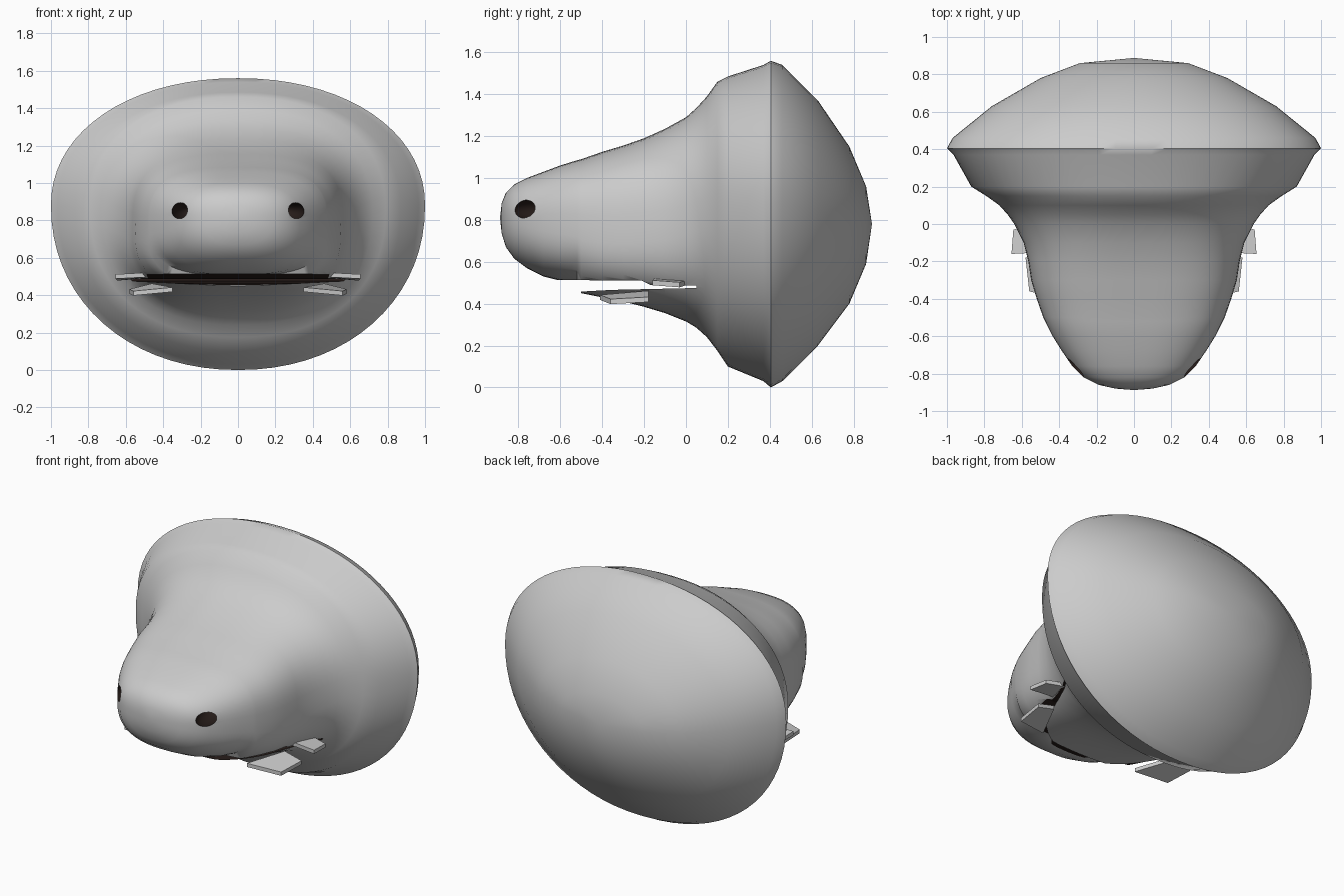
import bpy, bmesh, math
from mathutils import Matrix

if "Cube" in bpy.data.objects:
    bpy.data.objects.remove(bpy.data.objects["Cube"])

SEG = 72


def make_object(name, bm, dark=False):
    bmesh.ops.recalc_face_normals(bm, faces=bm.faces)
    mesh = bpy.data.meshes.new(name)
    bm.to_mesh(mesh)
    bm.free()
    mesh.materials.append(None if not dark else dark_mat)
    obj = bpy.data.objects.new(name, mesh)
    bpy.context.collection.objects.link(obj)
    return obj


dark_mat = bpy.data.materials.new("dark_inside")
dark_mat.diffuse_color = (0.02, 0.012, 0.01, 1)
dark_mat.use_nodes = True
dark_mat.node_tree.nodes["Principled BSDF"].inputs["Base Color"].default_value = dark_mat.diffuse_color

# y, half width, top z, bottom z, z of widest point, squareness
stations = [
    (0.86, 0.29, 0.96, 0.59, 0.80, 2.0), (0.78, 0.50, 1.15, 0.40, 0.81, 2.0),
    (0.63, 0.76, 1.37, 0.20, 0.85, 2.05), (0.46, 0.97, 1.54, 0.03, 0.88, 2.1),
    (0.405, 1.0, 1.56, 0.0, 0.88, 2.1), (0.37, 0.965, 1.54, 0.03, 0.88, 2.1),
    (0.20, 0.87, 1.485, 0.10, 0.87, 2.2), (0.15, 0.79, 1.46, 0.175, 0.86, 2.25),
    (0.10, 0.72, 1.39, 0.24, 0.84, 2.3), (0.05, 0.675, 1.335, 0.285, 0.82, 2.4),
    (0.0, 0.64, 1.29, 0.315, 0.80, 2.5), (-0.1, 0.59, 1.235, 0.355, 0.77, 2.7),
    (-0.2, 0.565, 1.19, 0.385, 0.76, 2.8), (-0.3, 0.55, 1.155, 0.41, 0.75, 2.9),
    (-0.4, 0.52, 1.125, 0.43, 0.75, 2.9), (-0.5, 0.485, 1.09, 0.45, 0.76, 2.9),
    (-0.52, 0.475, 1.085, 0.505, 0.77, 2.9), (-0.6, 0.435, 1.06, 0.51, 0.78, 2.8),
    (-0.68, 0.385, 1.03, 0.53, 0.79, 2.7), (-0.76, 0.33, 1.0, 0.57, 0.80, 2.6),
    (-0.82, 0.27, 0.97, 0.615, 0.81, 2.5), (-0.86, 0.19, 0.93, 0.67, 0.81, 2.4),
    (-0.88, 0.10, 0.88, 0.735, 0.81, 2.2),
]


def spow(v, n):
    return math.copysign(abs(v) ** (2 / n), v)


# Head: rings lofted from the domed back to the muzzle tip
bm = bmesh.new()
rings = []
for y, w, top, bot, zc, n in stations:
    ring = []
    for i in range(SEG):
        a = 2 * math.pi * i / SEG
        c, s = spow(math.cos(a), n), spow(math.sin(a), n)
        ring.append(bm.verts.new((w * c, y, zc + s * (top - zc if s > 0 else zc - bot))))
    rings.append(ring)
for r1, r2 in zip(rings, rings[1:]):
    for i in range(SEG):
        j = (i + 1) % SEG
        bm.faces.new((r1[i], r1[j], r2[j], r2[i]))
for ring, y, z in ((rings[0], 0.888, 0.78), (rings[-1], -0.888, 0.81)):
    tip = bm.verts.new((0, y, z))
    for i in range(SEG):
        bm.faces.new((ring[i], ring[(i + 1) % SEG], tip))
head = make_object("head", bm)

# Mouth slot cutter: side profile swept across the head
profile = [(0.05, 0.475), (0.05, 0.487), (-0.17, 0.49), (-0.21, 0.51), (-0.6, 0.513),
           (-1.0, 0.513), (-1.0, 0.44), (-0.51, 0.44), (-0.5, 0.458), (-0.35, 0.466)]
bm = bmesh.new()
face = bm.faces.new([bm.verts.new((-0.9, y, z)) for y, z in profile])
side = bmesh.ops.extrude_face_region(bm, geom=[face])["geom"]
bmesh.ops.translate(bm, vec=(1.8, 0, 0), verts=[v for v in side if isinstance(v, bmesh.types.BMVert)])
cutters = [make_object("mouth_cutter", bm, True)]

# Nostril cutters
for s in (-1, 1):
    bm = bmesh.new()
    bmesh.ops.create_uvsphere(bm, u_segments=24, v_segments=14, radius=1)
    bmesh.ops.transform(bm, verts=bm.verts, matrix=Matrix.Translation((s * 0.285, -0.71, 0.85))
                        @ Matrix.Rotation(s * 0.25, 4, 'Z') @ Matrix.Diagonal((0.065, 0.13, 0.05, 1)))
    cutters.append(make_object("nostril_cutter", bm, True))

# Carve the openings
for cutter in cutters:
    mod = head.modifiers.new("carve", 'BOOLEAN')
    mod.operation = 'DIFFERENCE'
    mod.solver = 'EXACT'
    mod.material_mode = 'TRANSFER'
    mod.object = cutter
    bpy.context.view_layer.objects.active = head
    bpy.ops.object.modifier_apply(modifier=mod.name)
    bpy.data.objects.remove(cutter)

# Ragged lip folds at the mouth corners
folds = {
    "lower_lip_fold": [(0.35, -0.41, 0.43), (0.56, -0.36, 0.41), (0.58, -0.18, 0.42), (0.46, -0.18, 0.45)],
    "upper_lip_fold": [(0.46, -0.15, 0.51), (0.655, -0.16, 0.50), (0.645, -0.03, 0.49), (0.52, 0.0, 0.50)],
}
for name, pts in folds.items():
    bm = bmesh.new()
    for s in (-1, 1):
        lo = [bm.verts.new((s * x, y, z - 0.012)) for x, y, z in pts]
        hi = [bm.verts.new((s * x, y, z + 0.012)) for x, y, z in pts]
        bm.faces.new(lo)
        bm.faces.new(hi)
        for i in range(4):
            j = (i + 1) % 4
            bm.faces.new((lo[i], lo[j], hi[j], hi[i]))
    make_object(name, bm)

# Smooth skin with crisp rim and mouth edges
bpy.ops.object.select_all(action='DESELECT')
head.select_set(True)
bpy.context.view_layer.objects.active = head
bpy.ops.object.shade_smooth_by_angle(angle=math.radians(50))
